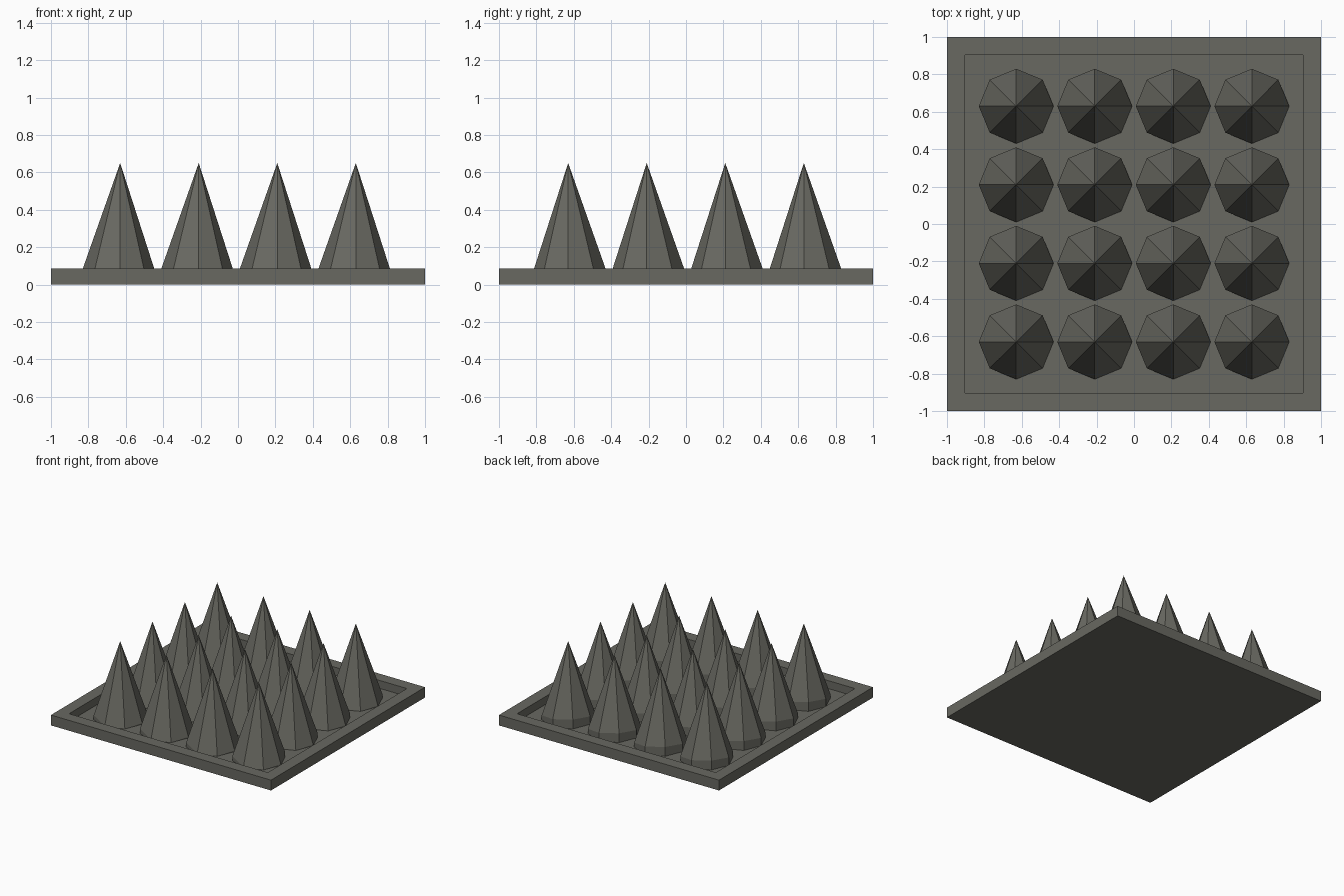
import bpy, bmesh
from math import sin, cos, pi

cube = bpy.data.objects.get("Cube")
if cube:
    bpy.data.objects.remove(cube, do_unlink=True)

FLOOR, RIM, TIP = 0.02, 0.085, 0.65
RADIUS, SIDES, SPACING = 0.2, 8, 0.42

stone = bpy.data.materials.new("dark_grey_stone")
stone.use_nodes = True
colour = (0.14, 0.14, 0.12, 1)
stone.diffuse_color = colour
stone.node_tree.nodes["Principled BSDF"].inputs["Base Color"].default_value = colour


def finish(bm, name):
    bmesh.ops.recalc_face_normals(bm, faces=bm.faces)
    mesh = bpy.data.meshes.new(name)
    bm.to_mesh(mesh)
    bm.free()
    mesh.materials.append(stone)
    return mesh


def place(name, mesh, location=(0, 0, 0)):
    obj = bpy.data.objects.new(name, mesh)
    obj.location = location
    bpy.context.collection.objects.link(obj)


# Square tray: slab with an inset, sunken top
bm = bmesh.new()
bmesh.ops.create_cube(bm, size=2)
for v in bm.verts:
    v.co.z = RIM if v.co.z > 0 else 0
top = max(bm.faces, key=lambda f: f.calc_center_median().z)
bmesh.ops.inset_region(bm, faces=[top], thickness=0.137)
sunk = bmesh.ops.extrude_face_region(bm, geom=[top])["geom"]
bmesh.ops.delete(bm, geom=[top], context='FACES')
for v in sunk:
    if isinstance(v, bmesh.types.BMVert):
        v.co.z = FLOOR
place("tray", finish(bm, "tray"))

# Spike: eight-sided point on a short upright foot with a slanted shoulder
bm = bmesh.new()
foot, shoulder = [], []
for i in range(SIDES):
    a = 2 * pi * i / SIDES
    x, y = RADIUS * cos(a), RADIUS * sin(a)
    height = 0.0575 + 0.1375 * (y - x)
    foot.append(bm.verts.new((x, y, FLOOR - 0.005)))
    shoulder.append(bm.verts.new((x, y, max(height, FLOOR))))
tip = bm.verts.new((0, 0, TIP))
for i in range(SIDES):
    j = (i + 1) % SIDES
    bm.faces.new((foot[i], foot[j], shoulder[j], shoulder[i]))
    bm.faces.new((shoulder[i], shoulder[j], tip))
bm.faces.new(foot[::-1])
spike = finish(bm, "spike")

# Four by four grid of spikes
for row in range(4):
    for col in range(4):
        place(f"spike_{row + 1}_{col + 1}", spike,
              ((col - 1.5) * SPACING, (row - 1.5) * SPACING, 0))
